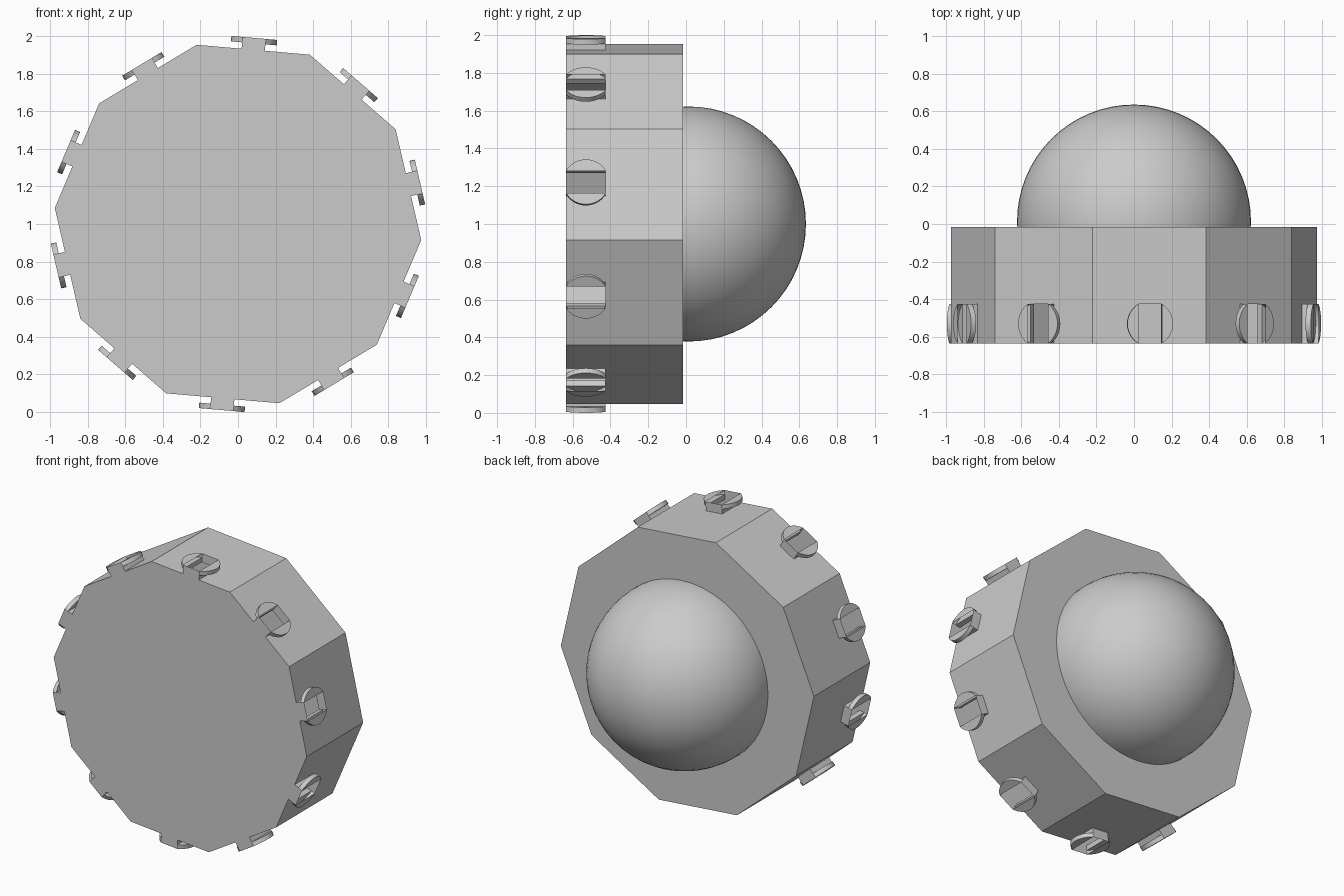
import bpy, bmesh, math
from mathutils import Vector

cube = bpy.data.objects.get("Cube")
if cube:
    bpy.data.objects.remove(cube)

SIDES = 10
CENTRE = Vector((0, 0, 1))
RADIUS = 0.978                                  # body corner radius
APOTHEM = RADIUS * math.cos(math.pi / SIDES)
HALF_SIDE = RADIUS * math.sin(math.pi / SIDES)
FRONT, BACK = -0.635, -0.015
STUD_R, STUD_HALF = 0.122, 0.105                # stud disc radius, half depth
STUD_Y = FRONT + STUD_HALF
STUD_BACK = STUD_Y + STUD_HALF
STEM = math.sqrt(STUD_R ** 2 - STUD_HALF ** 2)  # stem half width
LOW, TOP = 0.964, 0.993                         # stud disc underside and top
ARC_STEPS = 14

grey = bpy.data.materials.new("plain grey")
grey.use_nodes = True
colour = (0.6, 0.6, 0.6, 1)
grey.diffuse_color = colour
grey.node_tree.nodes["Principled BSDF"].inputs["Base Color"].default_value = colour


def make_object(name, bm):
    bmesh.ops.remove_doubles(bm, verts=bm.verts, dist=0.0001)
    bmesh.ops.recalc_face_normals(bm, faces=bm.faces)
    mesh = bpy.data.meshes.new(name)
    bm.to_mesh(mesh)
    bm.free()
    mesh.materials.append(grey)
    obj = bpy.data.objects.new(name, mesh)
    bpy.context.collection.objects.link(obj)
    bpy.ops.object.select_all(action='DESELECT')
    obj.select_set(True)
    bpy.context.view_layer.objects.active = obj
    bpy.ops.object.shade_smooth_by_angle(angle=math.radians(30))
    return obj


def side_frame(k):
    """Map (along side, y, distance from axis) on side k to space."""
    a = math.radians(13) + k * math.tau / SIDES
    out = Vector((math.cos(a), 0, math.sin(a)))
    along = Vector((-math.sin(a), 0, math.cos(a)))
    return lambda u, y, r: CENTRE + along * u + out * r + Vector((0, y, 0))


# Hollow drum with open-topped T-shaped studs around the front edge
bm = bmesh.new()


def face(points):
    return bm.faces.new([bm.verts.new(p) for p in points])


front_outline, back_outline = [], []
for k in range(SIDES):
    at = side_frame(k)
    front_outline += [at(u, FRONT, r) for u, r in (
        (-HALF_SIDE, APOTHEM), (-STEM, APOTHEM), (-STEM, LOW), (-STEM, TOP),
        (STEM, TOP), (STEM, LOW), (STEM, APOTHEM))]
    back_outline.append(at(-HALF_SIDE, BACK, APOTHEM))

    # drum side with an opening under the stud
    face([at(u, y, APOTHEM) for u, y in (
        (-HALF_SIDE, FRONT), (-STEM, FRONT), (-STEM, STUD_BACK), (STEM, STUD_BACK),
        (STEM, FRONT), (HALF_SIDE, FRONT), (HALF_SIDE, BACK), (-HALF_SIDE, BACK))])

    # stud back wall
    face([at(u, STUD_BACK, r) for u, r in (
        (-STEM, APOTHEM), (-STEM, LOW), (-STEM, TOP),
        (STEM, TOP), (STEM, LOW), (STEM, APOTHEM))])

    for side in (-1, 1):
        # stem wall
        face([at(side * STEM, y, r) for y, r in (
            (FRONT, APOTHEM), (STUD_BACK, APOTHEM), (STUD_BACK, LOW), (FRONT, LOW))])
        # rounded wing of the stud disc
        spread = math.acos(STEM / STUD_R)
        arc = []
        for i in range(ARC_STEPS + 1):
            a = spread * (2 * i / ARC_STEPS - 1)
            arc.append((side * STUD_R * math.cos(a), STUD_Y + STUD_R * math.sin(a)))
        for r in (LOW, TOP):
            face([at(u, y, r) for u, y in arc])
        for p, q in zip(arc, arc[1:]):
            face([at(*p, LOW), at(*q, LOW), at(*q, TOP), at(*p, TOP)])

face(front_outline)
face(back_outline)
make_object("drum_with_studs", bm)

# Rear dome, cut where it meets the drum
bm = bmesh.new()
bmesh.ops.create_uvsphere(bm, u_segments=64, v_segments=32, radius=0.622)
bmesh.ops.translate(bm, verts=bm.verts, vec=CENTRE + Vector((0, 0.013, 0)))
bmesh.ops.bisect_plane(bm, geom=bm.verts[:] + bm.edges[:] + bm.faces[:],
                       plane_co=(0, BACK, 0), plane_no=(0, -1, 0), clear_outer=True)
make_object("rear_dome", bm)
